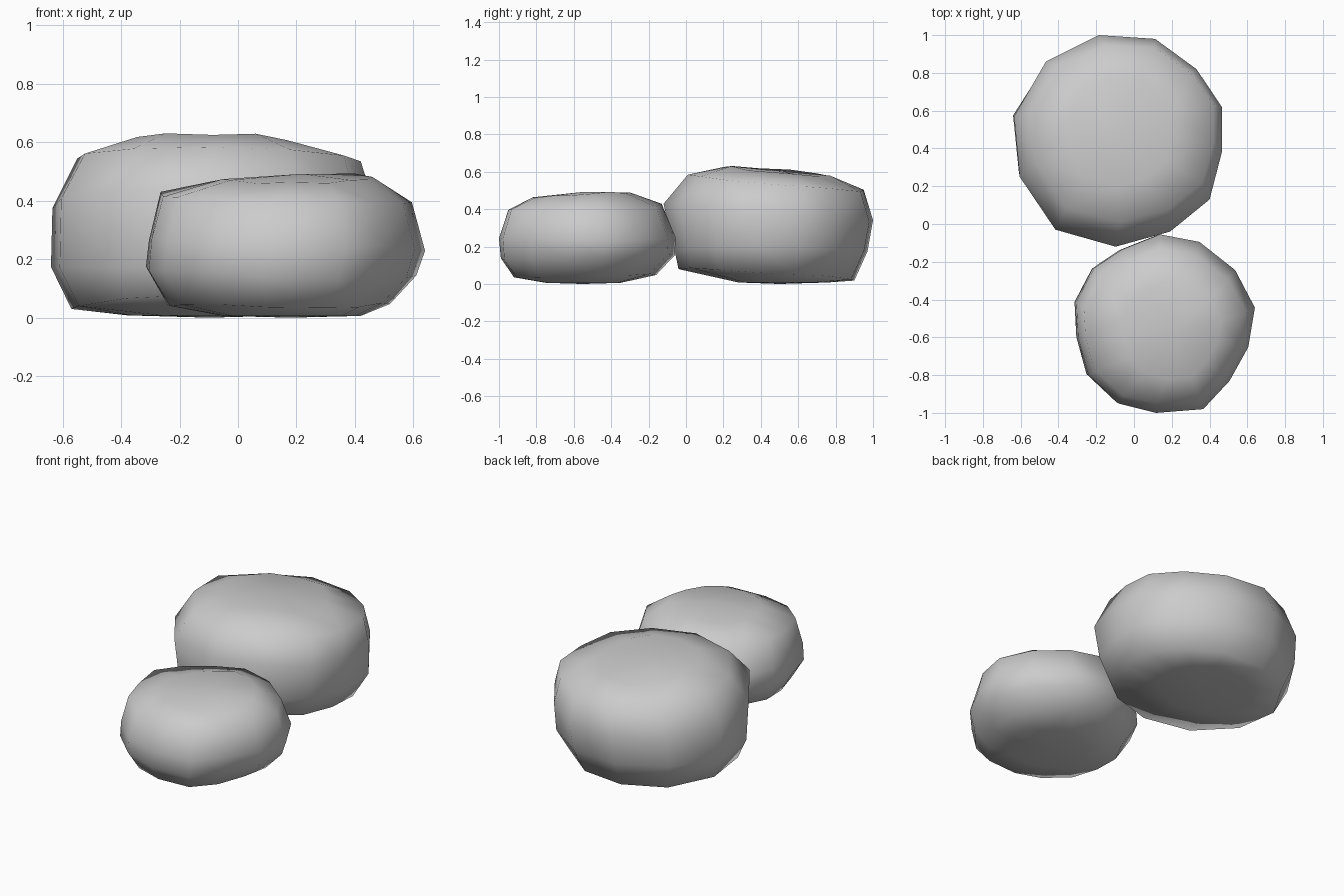
import bpy, bmesh, random

random.seed(4)


def make_rock(name, outline, rings, base, peak):
    """Stack rings shaped like the outline; each ring is fitted to
    (x0, x1, y0, y1, z, slope_x, slope_y)."""
    xs, ys = [p[0] for p in outline], [p[1] for p in outline]
    ox, oy = min(xs), min(ys)
    w, d = max(xs) - ox, max(ys) - oy
    bm = bmesh.new()
    loops = []
    for x0, x1, y0, y1, z, sx, sy in rings:
        loop = []
        for x, y in outline:
            u, v = (x - ox) / w, (y - oy) / d
            jitter = random.uniform(-0.008, 0.008) if z > 0.03 else 0
            loop.append(bm.verts.new((x0 + u * (x1 - x0), y0 + v * (y1 - y0),
                                      z + sx * (u - 0.5) + sy * (v - 0.5) + jitter)))
        loops.append(loop)
    n = len(outline)
    for a, b in zip(loops, loops[1:]):
        for i in range(n):
            j = (i + 1) % n
            bm.faces.new((a[i], a[j], b[j], b[i]))
    # close with a point at the underside and the crown
    for loop, point in ((loops[0], base), (loops[-1], peak)):
        c = bm.verts.new(point)
        for i in range(n):
            bm.faces.new((loop[i], loop[(i + 1) % n], c))
    bmesh.ops.triangulate(bm, faces=[f for f in bm.faces if len(f.verts) > 3])
    bmesh.ops.recalc_face_normals(bm, faces=bm.faces)
    for f in bm.faces:
        f.smooth = True
    mesh = bpy.data.meshes.new(name)
    bm.to_mesh(mesh)
    bm.free()
    bpy.context.collection.objects.link(bpy.data.objects.new(name, mesh))


# large rock at the back
make_rock(
    "large_rock",
    [(-0.19, 1.0), (0.11, 0.98), (0.33, 0.82), (0.465, 0.62), (0.465, 0.38), (0.40, 0.13),
     (0.19, -0.04), (-0.10, -0.12), (-0.42, -0.03), (-0.61, 0.25), (-0.64, 0.57), (-0.47, 0.86)],
    [(-0.38, 0.20, 0.28, 0.76, 0.008, 0, 0),
     (-0.57, 0.38, -0.04, 0.90, 0.05, 0.03, -0.05),
     (-0.64, 0.46, -0.06, 0.97, 0.18, 0.02, 0),
     (-0.635, 0.465, -0.12, 1.00, 0.385, 0, -0.10),
     (-0.55, 0.42, 0.01, 0.95, 0.54, -0.02, -0.09),
     (-0.36, 0.20, 0.20, 0.78, 0.605, -0.02, -0.05)],
    (-0.10, 0.5, 0.0), (-0.08, 0.48, 0.605))

# small rock at the front
make_rock(
    "small_rock",
    [(0.13, -0.05), (0.34, -0.09), (0.53, -0.24), (0.635, -0.44), (0.60, -0.65), (0.50, -0.83),
     (0.36, -0.98), (0.11, -1.0), (-0.09, -0.95), (-0.25, -0.80), (-0.305, -0.60),
     (-0.315, -0.41), (-0.22, -0.23), (-0.07, -0.13)],
    [(-0.05, 0.42, -0.75, -0.35, 0.006, 0, 0),
     (-0.24, 0.52, -0.92, -0.16, 0.045, 0, 0.01),
     (-0.315, 0.61, -0.99, -0.06, 0.15, -0.03, 0.02),
     (-0.305, 0.64, -1.0, -0.055, 0.25, -0.03, 0),
     (-0.265, 0.595, -0.95, -0.13, 0.41, -0.02, 0.02),
     (-0.06, 0.46, -0.82, -0.30, 0.475, 0.01, 0.02)],
    (0.18, -0.55, 0.0), (0.22, -0.55, 0.492))
